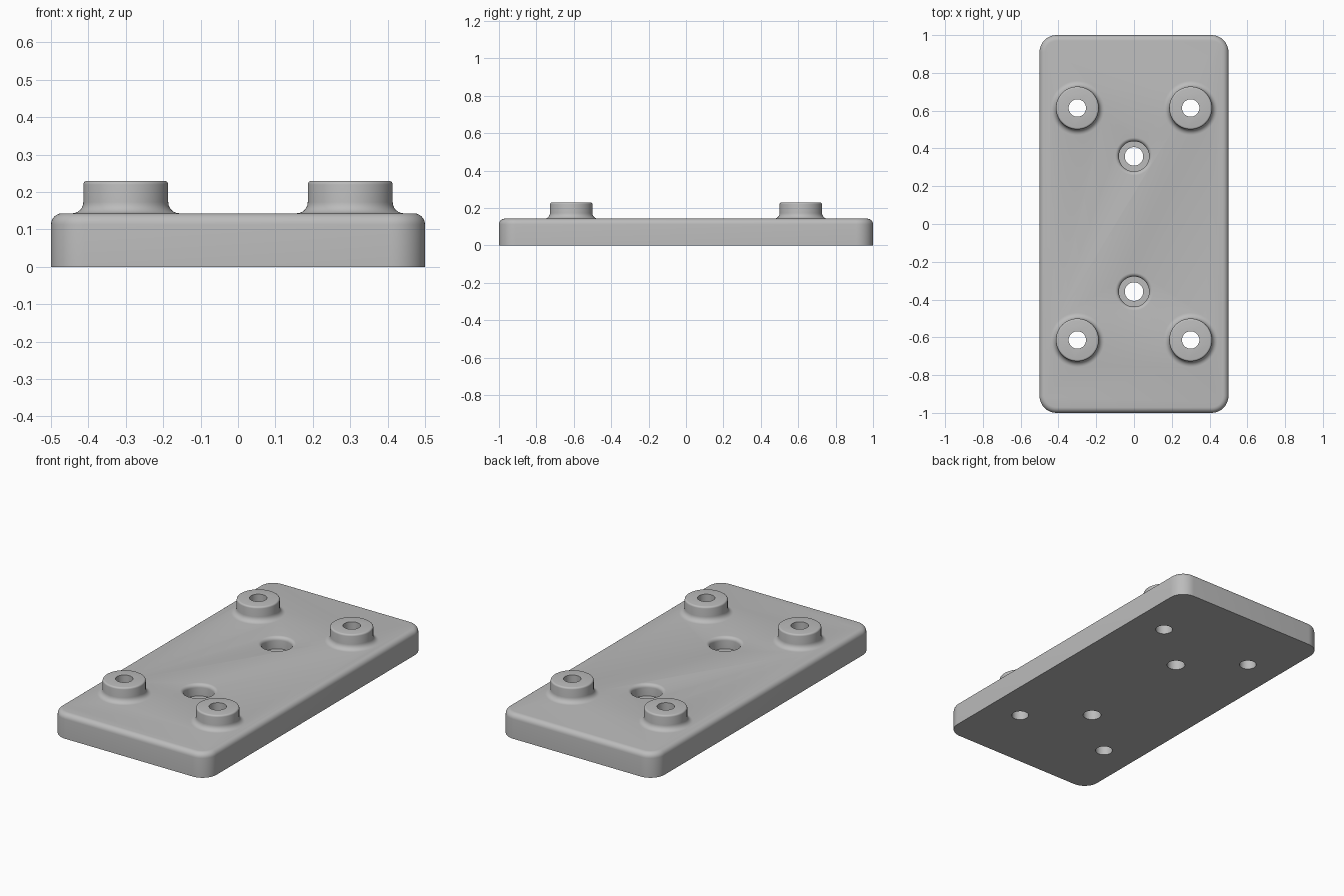
import bpy, bmesh, math
from math import sin, cos, pi

if "Cube" in bpy.data.objects:
    bpy.data.objects.remove(bpy.data.objects["Cube"])

HX, HY, TOP = 0.5, 1.0, 0.143      # plate half sizes and thickness
CORNER, EDGE = 0.09, 0.03          # plan corner radius, top edge fillet
BOSS_X, BOSS_Y, BOSS_R, BOSS_TOP = 0.30, 0.614, 0.1135, 0.23
SINK_Y = 0.358

grey = bpy.data.materials.new("grey metal")
grey.diffuse_color = (0.5, 0.5, 0.5, 1)
grey.use_nodes = True
grey.node_tree.nodes["Principled BSDF"].inputs["Base Color"].default_value = grey.diffuse_color


def make(name, bm):
    bmesh.ops.recalc_face_normals(bm, faces=bm.faces)
    me = bpy.data.meshes.new(name)
    bm.to_mesh(me)
    bm.free()
    me.materials.append(grey)
    ob = bpy.data.objects.new(name, me)
    bpy.context.collection.objects.link(ob)
    return ob


def stack(bm, rings):
    """Skin a stack of closed rings and cap both ends."""
    rows = [[bm.verts.new(p) for p in r] for r in rings]
    n = len(rows[0])
    for a, b in zip(rows, rows[1:]):
        for i in range(n):
            j = (i + 1) % n
            bm.faces.new((a[i], a[j], b[j], b[i]))
    bm.faces.new(rows[0][::-1])
    bm.faces.new(rows[-1])


def arc(cx, cz, r, a0, a1, n=6):
    return [(cx + r * cos(math.radians(a0 + (a1 - a0) * i / n)),
             cz + r * sin(math.radians(a0 + (a1 - a0) * i / n))) for i in range(n + 1)]


def lathe(bm, profile, x, y, n=64):
    stack(bm, [[(x + r * cos(2 * pi * i / n), y + r * sin(2 * pi * i / n), z)
                for i in range(n)] for r, z in profile])


def rounded_rect(inset, z, n=10):
    pts, r = [], CORNER - inset
    for k, (sx, sy) in enumerate([(1, 1), (-1, 1), (-1, -1), (1, -1)]):
        for i in range(n + 1):
            a = (k + i / n) * pi / 2
            pts.append((sx * (HX - CORNER) + r * cos(a), sy * (HY - CORNER) + r * sin(a), z))
    return pts


def boolean(target, tool, operation):
    m = target.modifiers.new(operation.lower(), 'BOOLEAN')
    m.object, m.operation, m.solver = tool, operation, 'EXACT'
    bpy.context.view_layer.objects.active = target
    bpy.ops.object.modifier_apply(modifier=m.name)
    bpy.data.objects.remove(tool)


# Base plate with rounded corners and a filleted top edge
bm = bmesh.new()
stack(bm, [rounded_rect(0, 0)] + [rounded_rect(EDGE - r, z) for r, z in arc(0, TOP - EDGE, EDGE, 0, 90)])
plate = make("mounting_plate", bm)

# Four raised bosses, flared at the foot and eased at the rim
bm = bmesh.new()
foot, rim = 0.03, 0.01
boss = ([(BOSS_R + foot, TOP - 0.04)]
        + arc(BOSS_R + foot, TOP + foot, foot, 270, 180)
        + arc(BOSS_R - rim, BOSS_TOP - rim, rim, 0, 90, 4))
for sx in (-1, 1):
    for sy in (-1, 1):
        lathe(bm, boss, sx * BOSS_X, sy * BOSS_Y)
boolean(plate, make("bosses", bm), 'UNION')

# Through holes in the bosses, and counterbored holes with a softened rim
bm = bmesh.new()
for sx in (-1, 1):
    for sy in (-1, 1):
        lathe(bm, [(0.046, -0.1), (0.046, 0.4)], sx * BOSS_X, sy * BOSS_Y, 48)
soft = 0.02
sink = ([(0.049, -0.1), (0.049, 0.075), (0.08, 0.075)]
        + arc(0.08 + soft, TOP - soft, soft, 180, 90) + [(0.08 + soft, 0.3)])
for sy in (-1, 1):
    lathe(bm, sink, 0, sy * SINK_Y)
boolean(plate, make("hole_cutters", bm), 'DIFFERENCE')

# Smooth shading with crisp edges kept
bpy.ops.object.select_all(action='DESELECT')
plate.select_set(True)
bpy.context.view_layer.objects.active = plate
bpy.ops.object.shade_smooth_by_angle(angle=math.radians(30))
